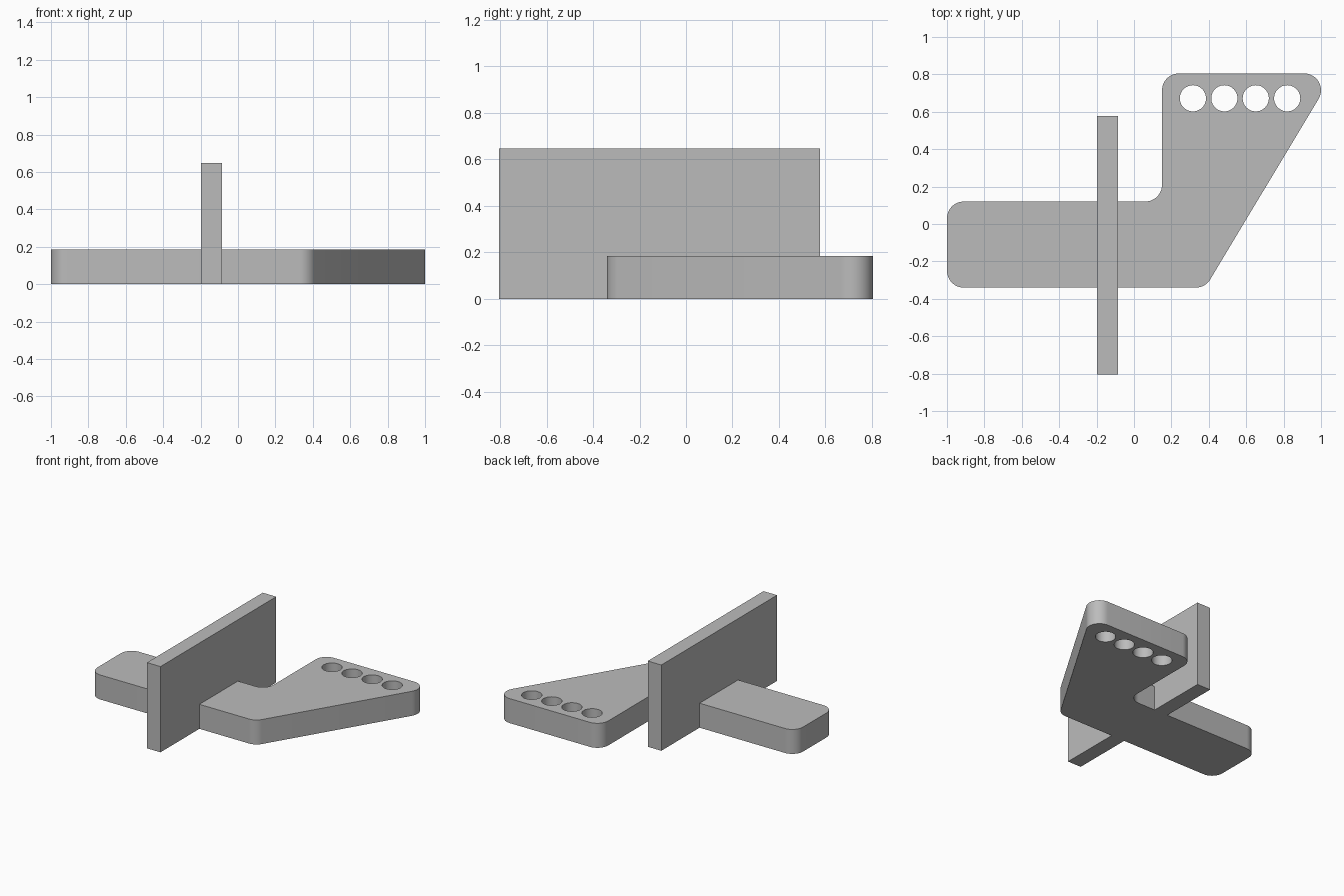
import bpy, bmesh
from math import cos, sin, tan, pi
from mathutils import Vector

cube = bpy.data.objects.get("Cube")
if cube:
    bpy.data.objects.remove(cube, do_unlink=True)

PLATE_HEIGHT = 0.185
FILLET = 0.09

grey = bpy.data.materials.new("plain grey")
grey.use_nodes = True
GREY = (0.5, 0.5, 0.5, 1)
grey.diffuse_color = GREY
grey.node_tree.nodes["Principled BSDF"].inputs["Base Color"].default_value = GREY


def rounded(corners, radius, steps=12):
    """Outline with every corner, convex or concave, replaced by an arc."""
    outline = []
    for i, corner in enumerate(corners):
        p = Vector(corner)
        a = (Vector(corners[i - 1]) - p).normalized()
        b = (Vector(corners[(i + 1) % len(corners)]) - p).normalized()
        half = a.angle(b) / 2
        centre = p + (a + b).normalized() * radius / sin(half)
        start = p + a * radius / tan(half) - centre
        end = p + b * radius / tan(half) - centre
        sweep = start.angle(end)
        for k in range(steps + 1):
            t = k / steps
            outline.append(centre + (start * sin((1 - t) * sweep)
                                     + end * sin(t * sweep)) / sin(sweep))
    return outline


def circle(x, y, radius, sides=40):
    return [Vector((x + radius * cos(2 * pi * k / sides),
                    y + radius * sin(2 * pi * k / sides))) for k in range(sides)]


def extruded_plate(name, loops, height):
    """Filled outline with holes, extruded upward from the ground."""
    curve = bpy.data.curves.new(name, "CURVE")
    curve.dimensions = "2D"
    curve.fill_mode = "BOTH"
    curve.extrude = height / 2
    for loop in loops:
        spline = curve.splines.new("POLY")
        spline.points.add(len(loop) - 1)
        for point, v in zip(spline.points, loop):
            point.co = (v.x, v.y, 0, 1)
        spline.use_cyclic_u = True
    source = bpy.data.objects.new(name + " outline", curve)
    bpy.context.collection.objects.link(source)
    bpy.context.view_layer.update()
    evaluated = source.evaluated_get(bpy.context.evaluated_depsgraph_get())
    mesh = bpy.data.meshes.new_from_object(evaluated)
    bpy.data.objects.remove(source, do_unlink=True)

    # Weld caps to sides and stand the plate on the ground
    bm = bmesh.new()
    bm.from_mesh(mesh)
    bmesh.ops.remove_doubles(bm, verts=bm.verts, dist=0.0001)
    bmesh.ops.translate(bm, verts=bm.verts, vec=(0, 0, height / 2))
    bmesh.ops.recalc_face_normals(bm, faces=bm.faces)
    bm.to_mesh(mesh)
    bm.free()
    mesh.materials.clear()
    mesh.materials.append(grey)
    obj = bpy.data.objects.new(name, mesh)
    bpy.context.collection.objects.link(obj)
    return obj


# Base plate: long arm, angled wing and a row of four holes
corners = [(-1, -0.34), (0.381, -0.34), (1.069, 0.805),
           (0.15, 0.805), (0.15, 0.12), (-1, 0.12)]
holes = [circle(0.315 + 0.168 * i, 0.672, 0.07) for i in range(4)]
plate = extruded_plate("base_plate", [rounded(corners, FILLET)] + holes, PLATE_HEIGHT)
bpy.ops.object.select_all(action="DESELECT")
plate.select_set(True)
bpy.context.view_layer.objects.active = plate
bpy.ops.object.shade_smooth_by_angle(angle=pi / 6)

# Upright wall crossing the arm
bpy.ops.mesh.primitive_cube_add(size=1, location=(-0.141, -0.114, 0.324))
wall = bpy.context.object
wall.name = "upright_wall"
wall.scale = (0.113, 1.382, 0.648)
bpy.ops.object.transform_apply(location=False, rotation=False, scale=True)
wall.data.materials.append(grey)
